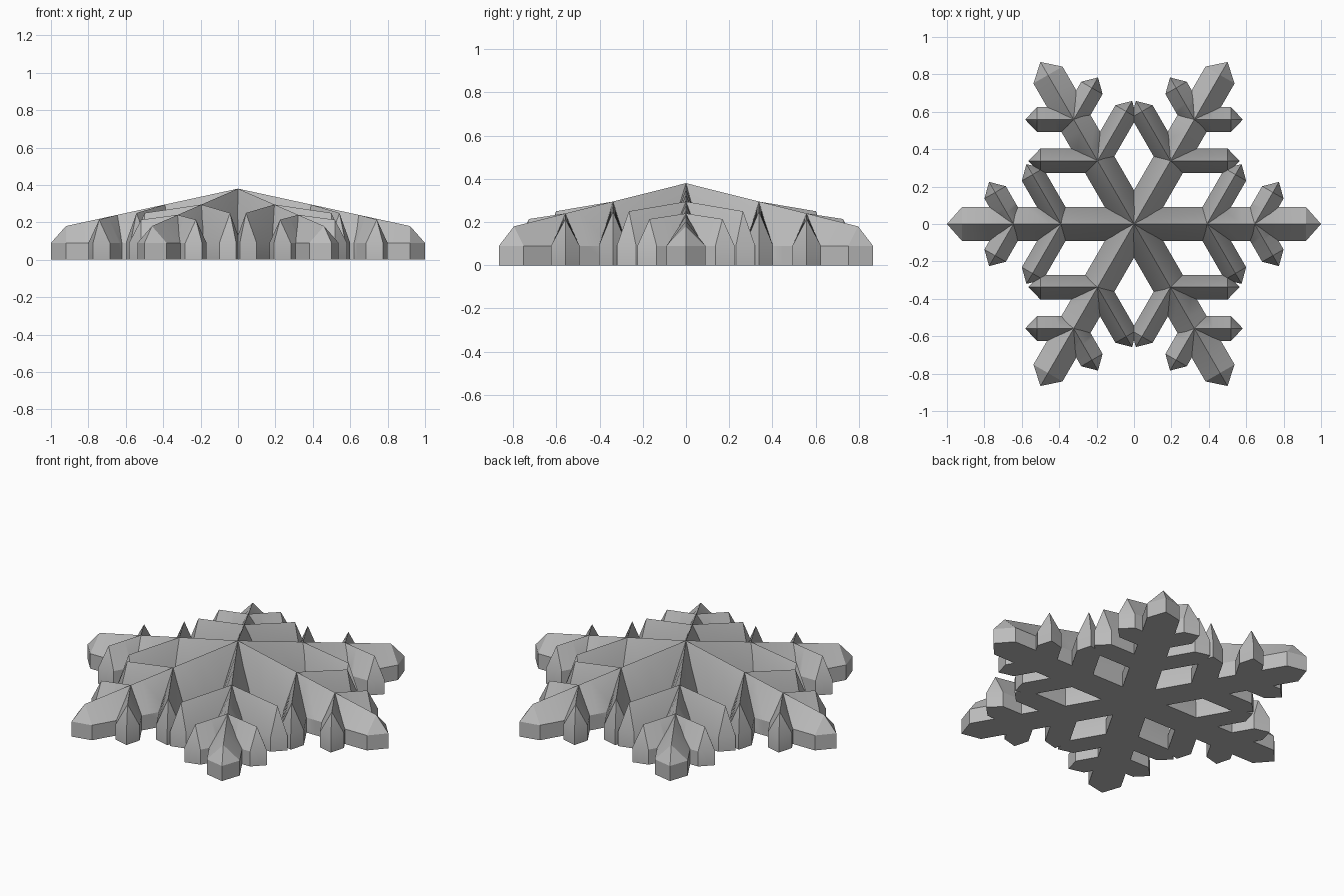
import bpy
import bmesh
from math import radians
from mathutils import Matrix

if "Cube" in bpy.data.objects:
    bpy.data.objects.remove(bpy.data.objects["Cube"], do_unlink=True)

EAVE = 0.09       # wall height shared by every crystal bar
SEGMENTS = 8      # slices that let the twisted roof bend evenly

grey = bpy.data.materials.new("plain grey")
grey.use_nodes = True
grey.diffuse_color = (0.5, 0.5, 0.5, 1)
grey.node_tree.nodes["Principled BSDF"].inputs["Base Color"].default_value = (0.5, 0.5, 0.5, 1)


def crystal_bar(bm, matrix, shoulder, tip, half, ridge_start, ridge_end):
    """Gabled bar along +x with a falling ridge and a pointed, faceted end."""
    def vert(x, y, z):
        return bm.verts.new(matrix @ Matrix.Translation((x, y, z)).to_translation())

    rings = []
    for i in range(SEGMENTS + 1):
        t = i / SEGMENTS
        x = shoulder * t
        ridge = ridge_start + (ridge_end - ridge_start) * t
        rings.append([vert(x, -half, 0), vert(x, half, 0), vert(x, half, EAVE),
                      vert(x, 0, ridge), vert(x, -half, EAVE)])
    # walls, roof and base
    for a, b in zip(rings, rings[1:]):
        for k in range(5):
            n = (k + 1) % 5
            bm.faces.new((a[k], a[n], b[n], b[k]))
    bm.faces.new(rings[0])
    # pointed end
    low, high = vert(tip, 0, 0), vert(tip, 0, EAVE)
    right_low, left_low, left_eave, peak, right_eave = rings[-1]
    bm.faces.new((right_low, low, left_low))
    bm.faces.new((right_low, right_eave, high, low))
    bm.faces.new((left_low, low, high, left_eave))
    bm.faces.new((right_eave, peak, high))
    bm.faces.new((left_eave, high, peak))


def build_arm(name, angle):
    """One main spine with an inner and an outer pair of side branches."""
    bm = bmesh.new()
    turn = Matrix.Rotation(radians(angle), 4, 'Z')
    crystal_bar(bm, turn, 0.92, 1.0, 0.09, 0.38, 0.18)
    for side in (-60, 60):
        lean = Matrix.Rotation(radians(side), 4, 'Z')
        inner = turn @ Matrix.Translation((0.39, 0, 0)) @ lean
        crystal_bar(bm, inner, 0.305, 0.37, 0.066, 0.295, 0.25)
        outer = turn @ Matrix.Translation((0.645, 0, 0)) @ lean
        crystal_bar(bm, outer, 0.195, 0.26, 0.066, 0.24, 0.214)
    bmesh.ops.recalc_face_normals(bm, faces=bm.faces)
    mesh = bpy.data.meshes.new(name)
    bm.to_mesh(mesh)
    bm.free()
    mesh.materials.append(grey)
    arm = bpy.data.objects.new(name, mesh)
    bpy.context.collection.objects.link(arm)
    return arm


# six arms around the centre
bpy.ops.object.select_all(action='DESELECT')
for i in range(6):
    arm = build_arm(f"snowflake_arm_{i + 1}", 60 * i)
    arm.select_set(True)
    bpy.context.view_layer.objects.active = arm
bpy.ops.object.shade_smooth_by_angle(angle=radians(25))
